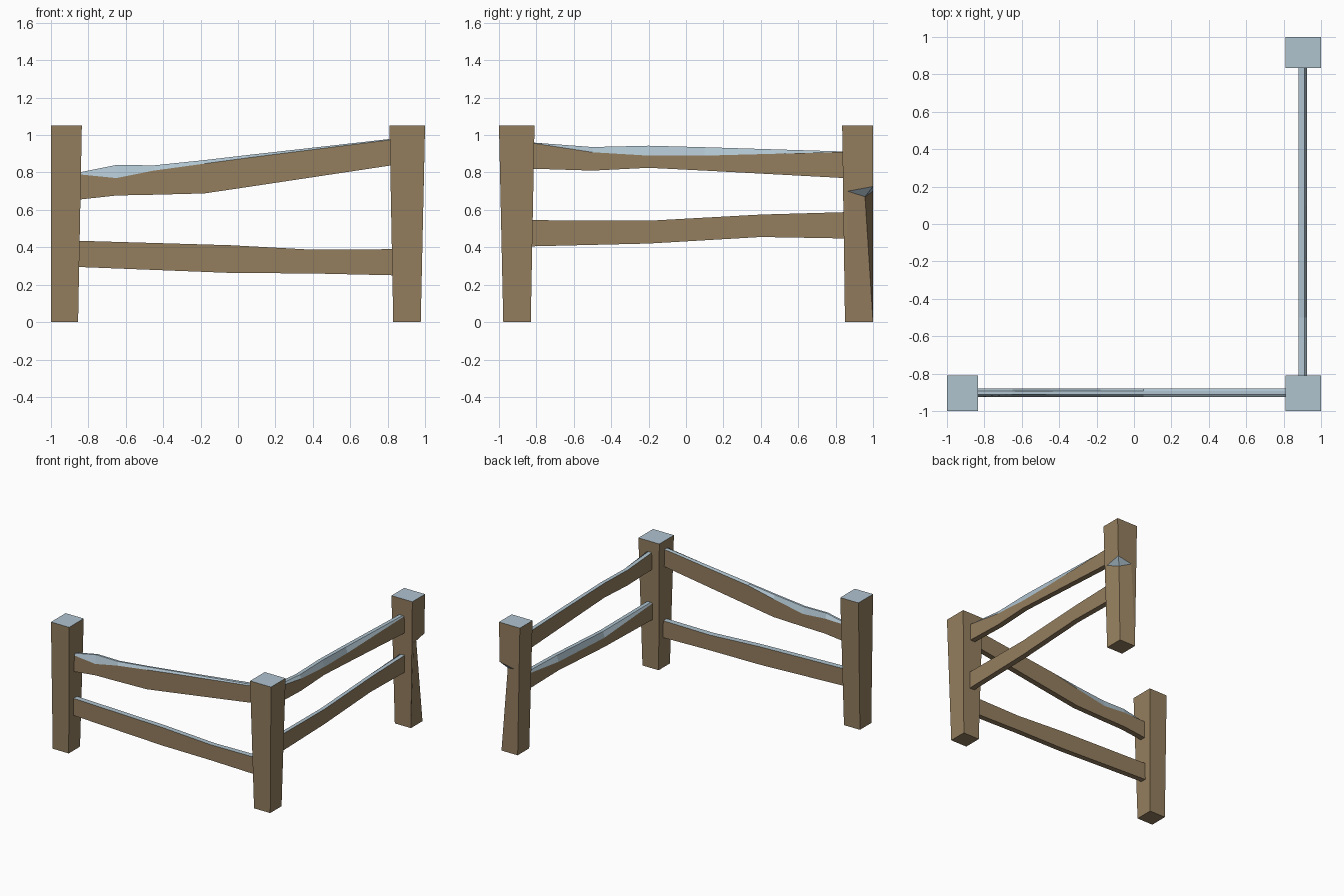
import bpy, bmesh

if "Cube" in bpy.data.objects:
    bpy.data.objects.remove(bpy.data.objects["Cube"])


def material(name, rgb):
    m = bpy.data.materials.new(name)
    m.diffuse_color = (*rgb, 1)
    m.use_nodes = True
    m.node_tree.nodes["Principled BSDF"].inputs["Base Color"].default_value = m.diffuse_color
    return m


BROWN = material("brown wood", (0.296, 0.209, 0.114))
PALE = material("pale blue cut wood", (0.429, 0.546, 0.624))


def build(name, verts, faces, pale):
    """Flat-faced object; faces listed in pale get the second colour."""
    bm = bmesh.new()
    vs = [bm.verts.new(v) for v in verts]
    for i, f in enumerate(faces):
        bm.faces.new([vs[k] for k in f]).material_index = int(i in pale)
    bmesh.ops.recalc_face_normals(bm, faces=bm.faces)
    me = bpy.data.meshes.new(name)
    bm.to_mesh(me)
    bm.free()
    me.materials.append(BROWN)
    me.materials.append(PALE)
    ob = bpy.data.objects.new(name, me)
    bpy.context.collection.objects.link(ob)


def post(name, bottom, top, chipped=False):
    """Tapered post from (x0, x1, y0, y1) rectangles, optionally with a chipped corner."""
    verts = [(r[i], r[j], z) for r, z in ((bottom, 0), (top, 1.05))
             for i, j in ((0, 2), (1, 2), (1, 3), (0, 3))]
    faces = [(4, 5, 6, 7), (3, 2, 1, 0), (0, 1, 5, 4), (3, 0, 4, 7)]
    pale = [0]
    if chipped:
        verts += [(0.993, 1, 0.725), (0.992, 0.865, 0.70), (0.865, 1, 0.70), (0.95, 0.957, 0.67)]
        faces += [(8, 9, 11), (8, 11, 10),
                  (1, 9, 8, 6, 5), (1, 2, 11, 9),
                  (6, 8, 10, 3, 7), (2, 3, 10, 11)]
        pale += [4, 5]
    else:
        faces += [(1, 2, 6, 5), (2, 3, 7, 6)]
    build(name, verts, faces, pale)


def rail(name, stations, along_y=False):
    """Stations: position, underside, outer top edge, crest, inner top edge."""
    o, i, inset = 0.925, 0.88, 0.014
    verts = []
    for t, low, outer, crest, inner in stations:
        for d, z in ((o, low), (o, outer), (o - inset, crest),
                     (i + inset, crest), (i, inner), (i, low)):
            verts.append((d, t, z) if along_y else (t, -d, z))
    n = len(stations)
    faces, pale = [], []
    for s in range(n - 1):
        for k in range(6):
            if k in (1, 2, 3):          # upper faces are pale
                pale.append(len(faces))
            a, b = s * 6 + k, s * 6 + (k + 1) % 6
            faces.append((a, b, b + 6, a + 6))
    faces += [tuple(range(6)), tuple(range(6 * n - 6, 6 * n))]
    build(name, verts, faces, pale)


# Posts
post("left_post", (-1, -0.855, -0.977, -0.83), (-1, -0.835, -1, -0.81))
post("corner_post", (0.83, 0.977, -0.977, -0.83), (0.81, 1, -1, -0.81))
post("back_post", (0.83, 0.977, 0.85, 1), (0.81, 1, 0.835, 1), chipped=True)

# Front rails
rail("front_upper_rail", [
    (-0.85, 0.655, 0.79, 0.80, 0.795),
    (-0.65, 0.677, 0.77, 0.84, 0.80),
    (-0.45, 0.681, 0.81, 0.838, 0.785),
    (-0.18, 0.688, 0.847, 0.866, 0.835),
    (0.05, 0.722, 0.878, 0.893, 0.885),
    (0.82, 0.838, 0.975, 0.98, 0.98)])
rail("front_lower_rail", [
    (-0.86, 0.295, 0.435, 0.435, 0.435),
    (-0.04, 0.263, 0.411, 0.411, 0.41),
    (0.4, 0.26, 0.387, 0.387, 0.385),
    (0.84, 0.25, 0.39, 0.39, 0.39)])

# Side rails
rail("side_upper_rail", [
    (-0.82, 0.82, 0.957, 0.96, 0.96),
    (-0.5, 0.81, 0.908, 0.936, 0.936),
    (-0.2, 0.825, 0.89, 0.943, 0.943),
    (0.1, 0.81, 0.89, 0.935, 0.935),
    (0.85, 0.77, 0.91, 0.912, 0.912)], along_y=True)
rail("side_lower_rail", [
    (-0.83, 0.405, 0.545, 0.545, 0.54),
    (-0.2, 0.42, 0.542, 0.542, 0.495),
    (0.4, 0.455, 0.575, 0.575, 0.525),
    (0.86, 0.447, 0.588, 0.588, 0.585)], along_y=True)
